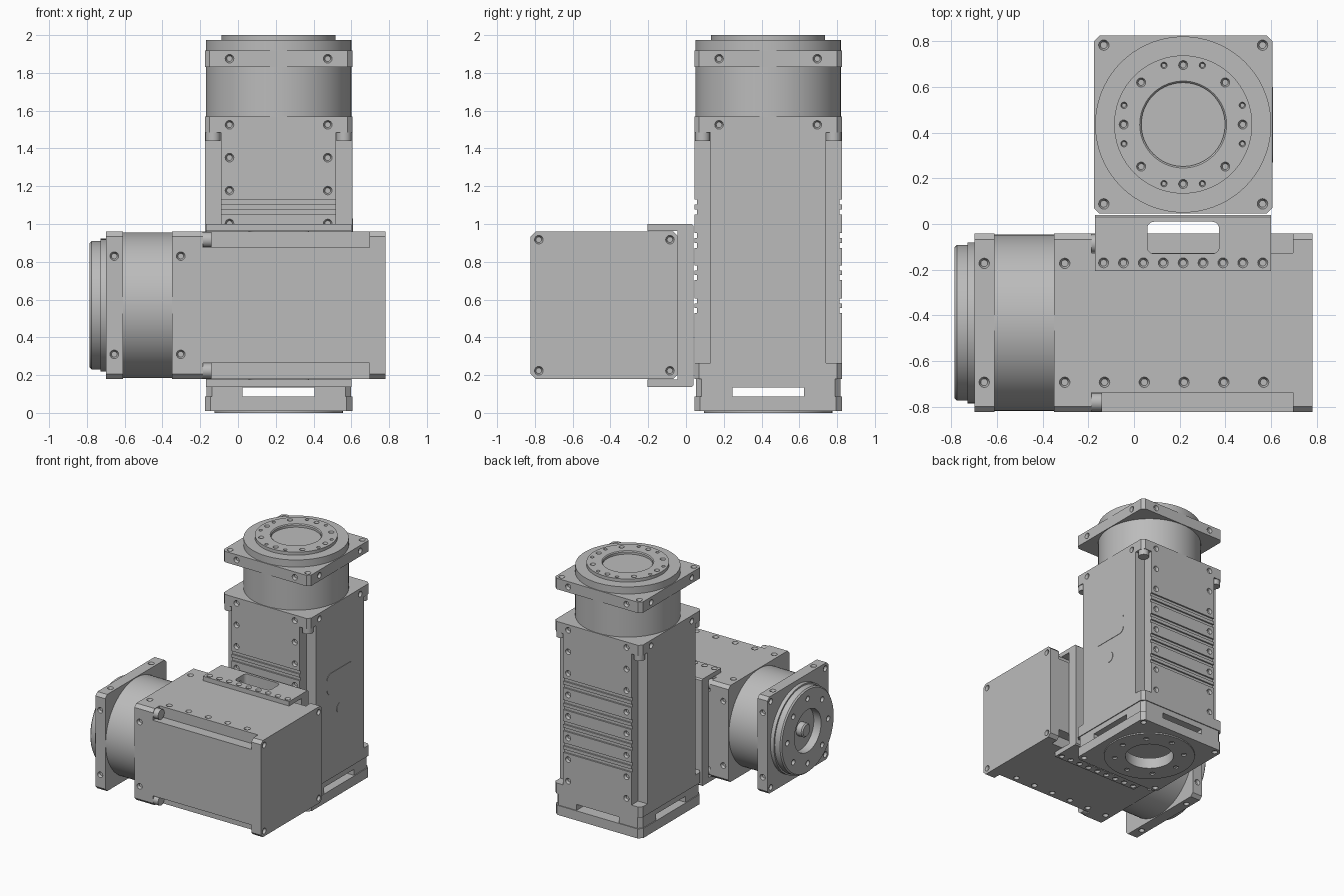
import bpy, bmesh, math
from mathutils import Matrix, Vector

if "Cube" in bpy.data.objects:
    bpy.data.objects.remove(bpy.data.objects["Cube"])

GREY = (0.5, 0.5, 0.5, 1)
metal = bpy.data.materials.new("machined grey")
metal.use_nodes = True
metal.diffuse_color = GREY
metal.node_tree.nodes["Principled BSDF"].inputs["Base Color"].default_value = GREY

HALF = 0.39     # half width of the square housings
BOLT = 0.26     # bolt offset from the centre line
CORNER = 0.347  # corner bolt offset
AXES = [Vector((1, 0, 0)), Vector((-1, 0, 0)), Vector((0, 1, 0)), Vector((0, -1, 0))]
UP = Vector((0, 0, 1))


def prism(bm, outline, z0, z1):
    low = [bm.verts.new((x, y, z0)) for x, y in outline]
    high = [bm.verts.new((x, y, z1)) for x, y in outline]
    bm.faces.new(low[::-1])
    bm.faces.new(high)
    for i in range(len(low)):
        j = (i + 1) % len(low)
        bm.faces.new((low[i], low[j], high[j], high[i]))


def box(bm, lo, hi):
    prism(bm, [(lo[0], lo[1]), (hi[0], lo[1]), (hi[0], hi[1]), (lo[0], hi[1])], lo[2], hi[2])


def rounded(w, h, r, steps=6, cx=0, cy=0):
    """Rectangle outline with rounded corners; one step gives chamfers."""
    pts = []
    for q, (sx, sy) in enumerate([(1, 1), (-1, 1), (-1, -1), (1, -1)]):
        for k in range(steps + 1):
            a = math.pi / 2 * (q + k / steps)
            pts.append((cx + sx * (w - r) + r * math.cos(a), cy + sy * (h - r) + r * math.sin(a)))
    return pts


def lathe(bm, profile, n=72):
    """Closed (radius, z) profile turned around z."""
    rings = []
    for r, z in profile:
        if r == 0:
            rings.append([bm.verts.new((0, 0, z))] * n)
        else:
            rings.append([bm.verts.new((r * math.cos(math.tau * i / n), r * math.sin(math.tau * i / n), z))
                          for i in range(n)])
    for k, a in enumerate(rings):
        b = rings[(k + 1) % len(rings)]
        if a[0] is a[1] and b[0] is b[1]:
            continue
        for i in range(n):
            j = (i + 1) % n
            bm.faces.new(list(dict.fromkeys((a[i], a[j], b[j], b[i]))))


def hole(bm, pos, normal, r=0.023, depth=0.02):
    """Bolt pocket cutter centred on the surface."""
    m = Matrix.Translation(pos) @ normal.to_track_quat('Z', 'Y').to_matrix().to_4x4()
    bmesh.ops.create_cone(bm, cap_ends=True, segments=16, radius1=r * 0.65, radius2=r * 1.35,
                          depth=depth * 2, matrix=m)


def to_object(name, bm):
    bmesh.ops.recalc_face_normals(bm, faces=bm.faces)
    me = bpy.data.meshes.new(name)
    bm.to_mesh(me)
    bm.free()
    ob = bpy.data.objects.new(name, me)
    bpy.context.collection.objects.link(ob)
    return ob


def part(name, build, cut=None, place=Matrix()):
    bm = bmesh.new()
    build(bm)
    ob = to_object(name, bm)
    ob.data.materials.append(metal)
    bpy.ops.object.select_all(action='DESELECT')
    ob.select_set(True)
    bpy.context.view_layer.objects.active = ob
    if cut:
        cb = bmesh.new()
        cut(cb)
        cutter = to_object("cutter", cb)
        cutter.hide_render = True
        mod = ob.modifiers.new("cut", 'BOOLEAN')
        mod.operation, mod.solver, mod.use_self, mod.object = 'DIFFERENCE', 'EXACT', True, cutter
        bpy.ops.object.modifier_apply(modifier=mod.name)
        bpy.data.objects.remove(cutter)
    bpy.ops.object.shade_smooth_by_angle()
    ob.matrix_world = place
    return ob


def corner_holes(bm, z, normal):
    for sx in (-1, 1):
        for sy in (-1, 1):
            hole(bm, Vector((sx * CORNER, sy * CORNER, z)), normal)


def side_holes(bm, z, axes):
    for a in axes:
        for s in (-1, 1):
            hole(bm, a * HALF + UP.cross(a) * BOLT * s + UP * z, a)


def ring_holes(bm, z, normal, count, radius, r=0.02, start=0.0):
    for i in range(count):
        a = math.tau * i / count + start
        hole(bm, Vector((radius * math.cos(a), radius * math.sin(a), z)), normal, r)


def drive_unit(tag, place, length, notch_top, bolts, grooves):
    """Square housing, round neck and square flange, axis along local z."""
    chamfered = rounded(HALF, HALF, 0.025, 1)
    neck_top = length + 0.26
    flange_top = neck_top + 0.088

    def housing_cut(bm):
        for sx in (-1, 1):
            for sy in (-1, 1):
                x, y = sorted((sx * 0.305, sx * 0.5)), sorted((sy * 0.305, sy * 0.5))
                box(bm, (x[0], y[0], 0.085), (x[1], y[1], notch_top))
        for z in bolts:
            side_holes(bm, z, AXES[2:])
        side_holes(bm, bolts[0], AXES[:2])
        corner_holes(bm, 0, -UP)
        for z in grooves:
            for s in (-1, 1):
                y = sorted((s * (HALF - 0.012), s * 0.42))
                box(bm, (-0.31, y[0], z - 0.013), (0.31, y[1], z + 0.013))

    part(tag + "_housing", lambda bm: prism(bm, chamfered, 0, length), housing_cut, place)
    part(tag + "_neck", lambda bm: lathe(bm, [(0, length - 0.01), (0.385, length - 0.01),
                                              (0.385, neck_top + 0.01), (0, neck_top + 0.01)]), None, place)

    def flange_cut(bm):
        corner_holes(bm, flange_top, UP)
        side_holes(bm, neck_top + 0.045, AXES)
    part(tag + "_flange", lambda bm: prism(bm, chamfered, neck_top, flange_top), flange_cut, place)

    # clamp screws in the corner channels
    def screws(bm):
        for sx in (-1, 1):
            for sy in (-1, 1):
                bmesh.ops.create_cone(bm, cap_ends=True, segments=24, radius1=0.04, radius2=0.04, depth=0.045,
                                      matrix=Matrix.Translation((sx * 0.347, sy * 0.347, notch_top - 0.0225)))
    part(tag + "_clamp_screws", screws, None, place)
    return flange_top


# upright unit
STEP = 0.174
upright = Matrix.Translation((0.215, 0.435, 0.18))
pairs = [z - 0.18 + d for z in (0.567, 0.742, 0.913, 1.09) for d in (-0.026, 0.026)]
top = drive_unit("upright", upright, 1.39, 1.305, [1.345 - STEP * i for i in range(8)], pairs)


def output_cut(bm):
    ring_holes(bm, 1.82, UP, 8, BOLT)
    for s in (-1, 1):
        ring_holes(bm, 1.82, UP, 4, 0.272, 0.014, s * math.radians(18))


part("upright_output_disc", lambda bm: lathe(bm, [
    (0, top - 0.01), (0.385, top - 0.01), (0.385, top + 0.057), (0.302, top + 0.057), (0.302, 1.82),
    (0.19, 1.82), (0.183, 1.813), (0.183, 1.795), (0, 1.795)]), output_cut, upright)


# shallow outlines on the upright side cover
def cover_marks(bm):
    prism(bm, rounded(0.085, 0.165, 0.045, 6, 0.765, 0), 0, 0.003)
    prism(bm, rounded(0.042, 0.042, 0.0419, 8, 0.53, 0), 0, 0.003)


part("upright_cover_marks", cover_marks, None,
     upright @ Matrix.Translation((HALF, 0, 0)) @ Matrix(((0, 0, 1, 0), (0, 1, 0, 0), (1, 0, 0, 0), (0, 0, 0, 1))))


# foot with crossing cable channels
def foot_cut(bm):
    box(bm, (-0.5, -0.19, 0.087), (0.5, 0.19, 0.135))
    box(bm, (-0.19, -0.5, 0.087), (0.19, 0.5, 0.135))
    lathe(bm, [(0, -0.05), (0.18, -0.05), (0.18, 0.1), (0, 0.1)])
    corner_holes(bm, 0.01, -UP)


def foot(bm):
    prism(bm, rounded(HALF, HALF, 0.03, 1), 0.01, 0.087)
    prism(bm, rounded(0.383, 0.383, 0.03, 1), 0.087, 0.18)


floor = Matrix.Translation((0.215, 0.435, 0))
part("foot", foot, foot_cut, floor)
part("foot_ring", lambda bm: lathe(bm, [(0.18, 0), (0.34, 0), (0.34, 0.03), (0.18, 0.03)]),
     lambda bm: ring_holes(bm, 0, -UP, 8, BOLT), floor)

# lying unit: local z points to -x, local x to the front
lying = Matrix(((0, 0, -1, 0.78), (-1, 0, 0, -0.432), (0, 1, 0, 0.57), (0, 0, 0, 1)))
end = drive_unit("lying", lying, 1.13, 0.965, [1.083 - STEP * i for i in range(6)], [])
part("lying_output_disc", lambda bm: lathe(bm, [
    (0, end - 0.01), (0.352, end - 0.01), (0.352, end + 0.03), (0.34, end + 0.03), (0.34, 1.555), (0.33, 1.565),
    (0.17, 1.565), (0.17, 1.5), (0.055, 1.5), (0.055, 1.545), (0.045, 1.555), (0, 1.555)]),
    lambda bm: ring_holes(bm, 1.565, UP, 8, BOLT, 0.022), lying)


# bracket joining the two units
def bracket(bm):
    channel = [(-0.205, 0.137), (0.03, 0.137), (0.04, 0.147), (0.04, 0.99), (0.03, 1.0), (-0.205, 1.0),
               (-0.205, 0.964), (-0.044, 0.964), (-0.044, 0.176), (-0.205, 0.176)]
    prism(bm, channel, -0.385, 0.385)
    for v in bm.verts:
        v.co = (v.co.z + 0.215, v.co.x, v.co.y)


def bracket_cut(bm):
    prism(bm, rounded(0.157, 0.07, 0.03, 6, 0.215, -0.06), 0, 1.2)
    for i in range(9):
        x = 0.215 + (i - 4) * STEP / 2
        for z, n in ((1.0, UP), (0.137, -UP)):
            hole(bm, Vector((x, -0.17, z)), n, 0.022, 0.015)


part("joining_bracket", bracket, bracket_cut)
